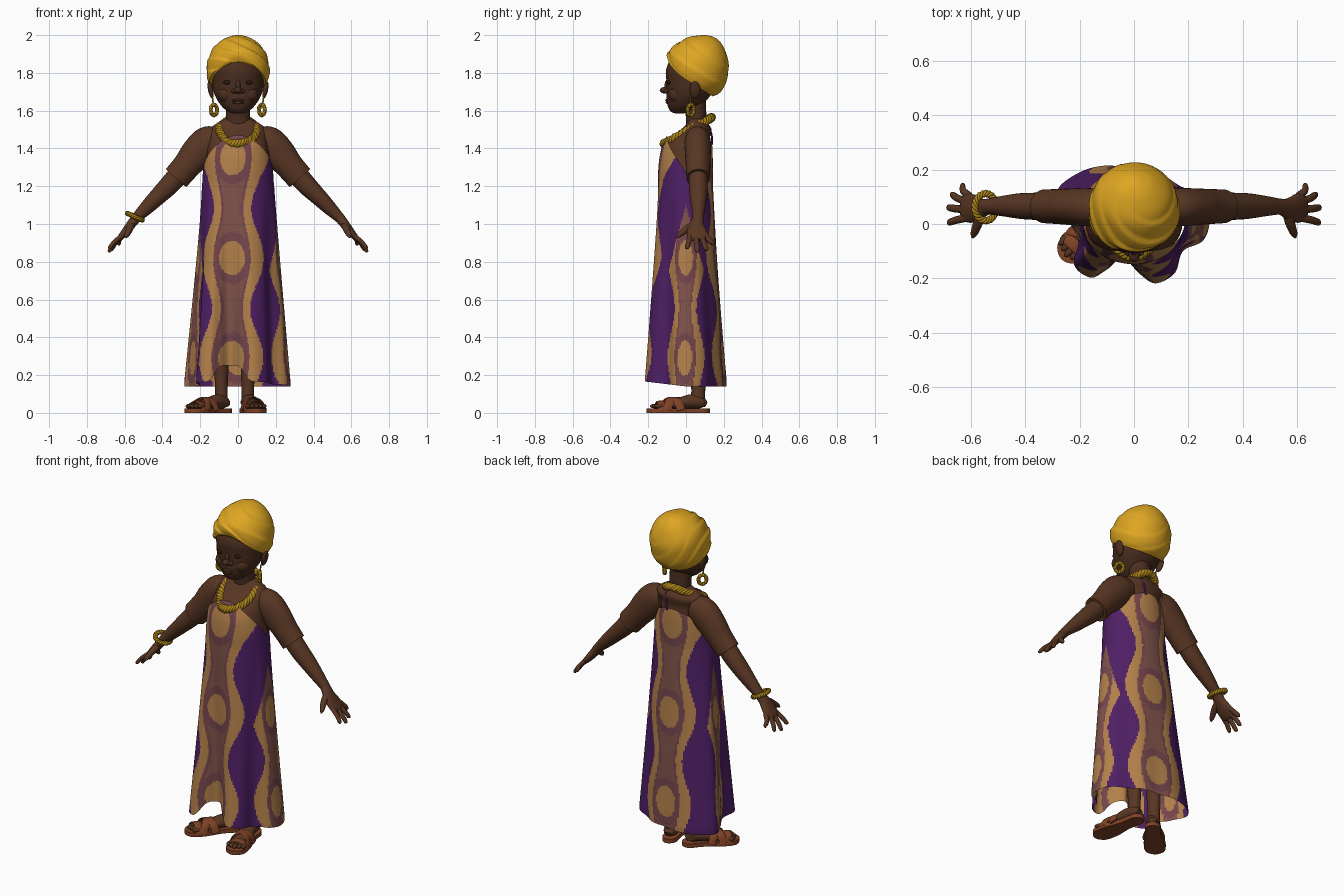
import bpy, bmesh, math
from math import sin, cos, pi, tau, atan2, hypot
from mathutils import Vector, Matrix

if "Cube" in bpy.data.objects:
    bpy.data.objects.remove(bpy.data.objects["Cube"])


def material(name, *rgb):
    m = bpy.data.materials.new(name)
    lin = [((c / 255 + 0.055) / 1.055) ** 2.4 for c in rgb] + [1]
    m.use_nodes = True
    m.diffuse_color = lin
    node = next(n for n in m.node_tree.nodes if n.type == "BSDF_PRINCIPLED")
    node.inputs["Base Color"].default_value = lin
    node.inputs["Roughness"].default_value = 0.8
    return m


SKIN = material("brown skin", 88, 54, 35)
FACE = material("dark brown skin", 74, 45, 30)
DARK = material("eye dark", 40, 25, 19)
YELLOW = material("yellow cloth", 222, 166, 34)
GOLD = material("old gold", 172, 132, 24)
LEATHER = material("red brown leather", 128, 66, 38)
PURPLE = material("purple cloth", 78, 31, 100)
TAN = material("tan cloth", 178, 128, 74)
PLUM = material("plum cloth", 116, 69, 76)
ROSE = material("rose brown cloth", 128, 83, 74)


def spline(rows, steps, closed=False):
    """Catmull-Rom resampling of rows of numbers."""
    n, out = len(rows), []
    pick = (lambda i: rows[i % n]) if closed else (lambda i: rows[min(max(i, 0), n - 1)])
    for i in range(n if closed else n - 1):
        for k in range(steps):
            t = k / steps
            out.append([b + t / 2 * (c - a + t * (2 * a - 5 * b + 4 * c - d + t * (3 * (b - c) + d - a)))
                        for a, b, c, d in zip(pick(i - 1), pick(i), pick(i + 1), pick(i + 2))])
    return out if closed else out + [list(rows[-1])]


def skin_rings(bm, rings, closed=False):
    n = len(rings[0])
    for i in range(len(rings) - (0 if closed else 1)):
        a, b = rings[i], rings[(i + 1) % len(rings)]
        for j in range(n):
            k = (j + 1) % n
            bm.faces.new((a[j], a[k], b[k], b[j]))
    if not closed:
        bm.faces.new(rings[0])
        bm.faces.new(rings[-1])


def loft(bm, rows, seg=24, steps=5, axis=None, ref=(0, 1, 0), closed=False):
    """Rows are centre x, y, z, radius along ref, radius across it."""
    if steps > 1:
        rows = spline(rows, steps, closed)
    pts, ref, rings, n = [Vector(r[:3]) for r in rows], Vector(ref), [], len(rows)
    for i, r in enumerate(rows):
        if axis:
            t = Vector(axis).normalized()
        elif closed:
            t = (pts[(i + 1) % n] - pts[i - 1]).normalized()
        else:
            t = (pts[min(i + 1, n - 1)] - pts[max(i - 1, 0)]).normalized()
        u = (ref - t * t.dot(ref)).normalized()
        v = t.cross(u)
        rings.append([bm.verts.new(pts[i] + u * r[3] * cos(a) + v * r[4] * sin(a))
                      for a in (tau * j / seg for j in range(seg))])
    skin_rings(bm, rings, closed)


def finish(name, bm, *mats, place=None, fix=True):
    if fix:
        bmesh.ops.recalc_face_normals(bm, faces=bm.faces)
    if place:
        bm.transform(place)
    me = bpy.data.meshes.new(name)
    bm.to_mesh(me)
    bm.free()
    for m in mats:
        me.materials.append(m)
    me.shade_smooth()
    me.set_sharp_from_angle(angle=math.radians(50))
    bpy.context.collection.objects.link(bpy.data.objects.new(name, me))


def part(name, rows, mat, **kw):
    bm = bmesh.new()
    loft(bm, rows, **kw)
    finish(name, bm, mat)


def ball(bm, loc, size, turn=0):
    m = Matrix.Translation(loc) @ Matrix.Rotation(turn, 4, "Y") @ Matrix.Diagonal((*size, 1))
    bmesh.ops.create_uvsphere(bm, u_segments=20, v_segments=12, radius=1, matrix=m)


def rope(name, centre, u, v, strands, turns, offset, radius):
    """Twisted strands around an ellipse spanned by u and v."""
    c, u, v = Vector(centre), Vector(u), Vector(v)
    up = u.cross(v).normalized()
    bm, n = bmesh.new(), turns * 10
    for k in range(strands):
        rows = []
        for i in range(n):
            a = tau * i / n
            out = u * cos(a) + v * sin(a)
            w = turns * a + tau * k / strands
            p = c + out + (out.normalized() * cos(w) + up * sin(w)) * offset
            thick = radius * (1 + .25 * sin(7 * a + 2 * k))
            rows.append((*p, thick, thick))
        loft(bm, rows, seg=8, steps=1, ref=up, closed=True)
    finish(name, bm, GOLD)


UP = (0, 0, 1)

# Torso, neck and head
part("torso", [(0, 0, 1.1, .12, .17), (0, 0, 1.2, .128, .178), (0, 0, 1.3, .13, .173), (0, .005, 1.4, .122, .16),
               (0, .02, 1.45, .105, .15), (0, .055, 1.5, .08, .15), (0, .06, 1.535, .055, .11),
               (0, .06, 1.56, .045, .06)], SKIN, axis=UP, seg=40)
part("neck", [(0, .065, 1.48, .065, .075), (0, .055, 1.56, .055, .064), (0, .045, 1.66, .06, .064)], FACE, axis=UP)
part("head", [(0, -.035, 1.585, .02, .025), (0, -.025, 1.595, .055, .053), (0, -.012, 1.62, .083, .083),
              (0, .005, 1.66, .108, .112), (0, .02, 1.7, .122, .128), (0, .03, 1.76, .134, .136),
              (0, .04, 1.82, .145, .14), (0, .05, 1.9, .12, .12)], FACE, axis=UP, seg=40)

# Face details
bm = bmesh.new()
ball(bm, (0, -.108, 1.708), (.021, .031, .018))
ball(bm, (0, -.098, 1.73), (.014, .016, .035))
for s in (-1, 1):
    ball(bm, (s * .021, -.102, 1.703), (.015, .016, .012))
    ball(bm, (s * .06, -.046, 1.685), (.048, .047, .045))
    ball(bm, (s * .145, .048, 1.71), (.014, .028, .046), s * .2)
finish("nose_cheeks_ears", bm, FACE)
bm = bmesh.new()
ball(bm, (0, -.096, 1.655), (.034, .014, .007))
ball(bm, (0, -.093, 1.643), (.03, .015, .008))
finish("lips", bm, SKIN)
bm = bmesh.new()
for s in (-1, 1):
    ball(bm, (s * .055, -.09, 1.75), (.024, .01, .011))
finish("eyes", bm, DARK)

# Head wrap: tilted dome with overlapping slanted folds and an arched front rim
lean = Vector((0, .53, .85)).normalized()
fore = Vector((0, -lean.z, lean.y))
dome = spline([(0, .15, .15), (.03, .168, .162), (.08, .174, .166), (.15, .152, .152),
               (.2, .122, .125), (.245, .07, .075), (.265, .03, .03), (.27, .005, .005)], 9)
bm, rings = bmesh.new(), []
for h, depth, width in dome:
    ring = []
    for j in range(128):
        a = tau * j / 128
        t = (h * 12 + 1.3 * sin(a) + .3 * cos(2 * a)) % 1
        ramp = t / .8 if t < .8 else (1 - t) / .2
        fold = 1 + .06 * (ramp - .5) * max(0, min(1, (.25 - h) * 12)) * (.65 + .35 * cos(a))
        arch = .035 * max(0, cos(a)) ** 3 * max(0, 1 - h / .1)
        p = Vector((0, .015, 1.755)) + lean * (h + arch) + fore * depth * cos(a) * fold
        ring.append(bm.verts.new(p + Vector((width * sin(a) * fold, 0, 0))))
    rings.append(ring)
skin_rings(bm, rings)
finish("head_wrap", bm, YELLOW)

# Sleeves, arms and hands
for s, side in ((-1, "right"), (1, "left")):
    def flip(rows):
        return [(s * r[0], *r[1:]) for r in rows]
    part(side + "_sleeve", flip([(.1, .062, 1.45, .06, .065), (.16, .062, 1.43, .07, .088), (.22, .063, 1.37, .068, .086),
                                 (.27, .064, 1.31, .065, .075), (.328, .065, 1.243, .062, .072)]), SKIN, seg=32)
    part(side + "_arm", flip([(.3, .065, 1.28, .05, .055), (.36, .065, 1.21, .05, .053), (.42, .066, 1.15, .047, .046),
                              (.48, .066, 1.09, .038, .038), (.54, .064, 1.03, .029, .027),
                              (.565, .06, 1.0, .034, .024)]), SKIN)
    bm = bmesh.new()
    loft(bm, flip([(.54, .062, 1.03, .027, .026), (.572, .056, .99, .042, .024), (.6, .058, .955, .054, .02),
                   (.625, .066, .925, .05, .015), (.635, .068, .915, .03, .008)]))
    for base, tip, tx, tz in ((.024, .006, .683, .868), (.052, .06, .685, .85), (.08, .107, .672, .86), (.103, .14, .635, .888)):
        loft(bm, flip([(.605, base, .945, .014, .013), ((.62 + tx) / 2, (base + tip) / 2, (.935 + tz) / 2 + .006, .014, .012),
                       (tx - .005, tip, tz + .008, .012, .01), (tx, tip, tz, .004, .004)]), seg=12)
    loft(bm, flip([(.565, .04, .995, .02, .02), (.575, .0, .97, .018, .018), (.588, -.035, .942, .013, .013),
                   (.593, -.05, .928, .004, .004)]), seg=12, ref=(1, 0, 0))
    finish(side + "_hand", bm, SKIN)

    # Earrings with small hooks
    rope(side + "_earring", (s * .127, .025, 1.605), (.016, -.016 * s, 0), (0, 0, .028), 2, 8, .004, .007)
    part(side + "_earring_hook", flip([(.137, .025, 1.68, .004, .004), (.13, .025, 1.63, .004, .004)]), GOLD, seg=8)

# Strap, necklace and bracelet
part("back_strap", [(.03, .137, 1.42, .005, .006), (.04, .136, 1.47, .005, .006), (.05, .115, 1.53, .005, .006),
                    (.055, .09, 1.57, .005, .006)], PURPLE, seg=8)
rope("necklace", (0, .01, 1.494), (.096, 0, 0), (0, .125, .069), 4, 11, .013, .0105)
rope("bracelet", (-.545, .062, 1.04), (0, .05, 0), (.039, 0, -.018), 3, 7, .007, .007)


# Dress: round bodice flowing into a folded hem
def cloth(x, y, z):
    """Colour index: 0 purple, 1 tan, 2 plum, 3 rose, in wavy columns."""
    wave = cos(tau * (z - 1.35) / .53)
    dz = (z - 1.085) % .53 - .265
    angle, reach = atan2(x, .02 - y), hypot(x, y - .02)
    for centre, scale, top in ((-.18, 1, 2), (pi, 1, 2), (pi / 2 - .1, 1.8, 1.1), (-pi / 2, 2.2, 1.1)):
        gap = abs((angle - centre + pi) % tau - pi) * reach * scale
        half = min(.145 + .04 * wave + .5 * max(0, z - 1.25), (top - z) * .5)
        if gap < half:
            edge = .082 + .022 * wave
            medal = hypot(gap / .07, dz / .092)
            if medal < 1 or gap > edge:
                return 1
            return 2 if medal < 1.5 or gap > edge - .015 else 3
    return 0


hem = spline([(-.04, -.125), (.02, -.185), (.08, -.218), (.15, -.18), (.18, -.1), (.255, -.06), (.277, .02),
              (.24, .1), (.16, .145), (.09, .19), (0, .2), (-.1, .215), (-.2, .19), (-.283, .12),
              (-.245, .02), (-.205, -.06), (-.22, -.15), (-.16, -.197), (-.1, -.17)], 9, closed=True)
bodice = spline([(1.5, .135, .085, .13), (1.4, .17, .13, .14), (1.3, .184, .146, .142), (1.2, .19, .147, .142)], 10)
ROWS = 170
bm, columns = bmesh.new(), []
for hx, hy in hem:
    a = atan2(hx, .02 - hy)
    top = 1.27 + (.2 if cos(a) > 0 else .165) * abs(cos(a)) ** .9
    low = .14 + max(0, -hy) * .12 + (.095 * math.exp(-((hx + .045) / .085) ** 4) if hy < 0 else 0)
    column = []
    for i in range(ROWS + 1):
        z = top + (low - top) * i / ROWS
        k = next((n for n in range(len(bodice) - 1) if bodice[n + 1][0] <= z), len(bodice) - 2)
        p, q = bodice[k], bodice[k + 1]
        f = min(1, (p[0] - z) / (p[0] - q[0]))
        wide, front, back = (p[n] + f * (q[n] - p[n]) for n in (1, 2, 3))
        x, y = wide * sin(a), -cos(a) * (front if cos(a) > 0 else back)
        w = max(0, min(1, (1.22 - z) / 1.05)) ** 1.05
        column.append(bm.verts.new((x + w * (hx - x), y + w * (hy - y), z)))
    columns.append(column)
for j, a in enumerate(columns):
    b = columns[(j + 1) % len(columns)]
    for i in range(ROWS):
        f = bm.faces.new((a[i], a[i + 1], b[i + 1], b[i]))
        f.material_index = cloth(*f.calc_center_median())
finish("dress", bm, PURPLE, TAN, PLUM, ROSE, fix=False)

# Legs, feet and sandals; each foot is built heel first along -y
for side, lx, heel, toe, size in (("right", -.088, (-.055, .09), (-.245, -.11), 1), ("left", .052, (.045, .11), (.105, -.205), 1.06)):
    part(side + "_leg", [(lx, .06, .04, .04, .034), (lx, .065, .12, .037, .033), (lx, .06, .25, .043, .038),
                         (lx, .04, .6, .06, .05)], SKIN, axis=UP)
    d = Vector(toe) - Vector(heel)
    place = (Matrix.Translation((*heel, 0)) @ Matrix.Rotation(atan2(d.x, -d.y), 4, "Z")
             @ Matrix.Diagonal((1.12, size, 1, 1)))
    bm = bmesh.new()
    loft(bm, [(0, -.005, .045, .015, .02), (0, -.03, .055, .032, .034), (0, -.08, .06, .038, .036),
              (0, -.14, .05, .03, .04), (0, -.2, .04, .02, .047), (0, -.25, .034, .013, .045)], ref=UP)
    for k in range(5):
        x = (k - 2) * .02
        ball(bm, (x, -.265 + abs(x) * .4, .036), (.011, .024, .012))
    finish(side + "_foot", bm, SKIN, place=place)
    bm = bmesh.new()
    outline = spline([(0, .015), (.036, -.015), (.036, -.1), (.052, -.2), (.045, -.275), (0, -.305),
                      (-.045, -.275), (-.052, -.2), (-.036, -.1), (-.036, -.015)], 5, closed=True)
    skin_rings(bm, [[bm.verts.new((x, y, z)) for x, y in outline] for z in (0, .024)])
    for y0, y1, peak in ((-.14, -.21, .08), (-.21, -.14, .08), (-.235, -.235, .06)):
        loft(bm, [(-.05, y0, .015, .022, .005), (-.036, y0 * .8 + y1 * .2, peak * .75, .022, .005),
                  (0, (y0 + y1) / 2, peak, .022, .005), (.036, y0 * .2 + y1 * .8, peak * .75, .022, .005),
                  (.05, y1, .015, .022, .005)], seg=10)
    finish(side + "_sandal", bm, LEATHER, place=place)
